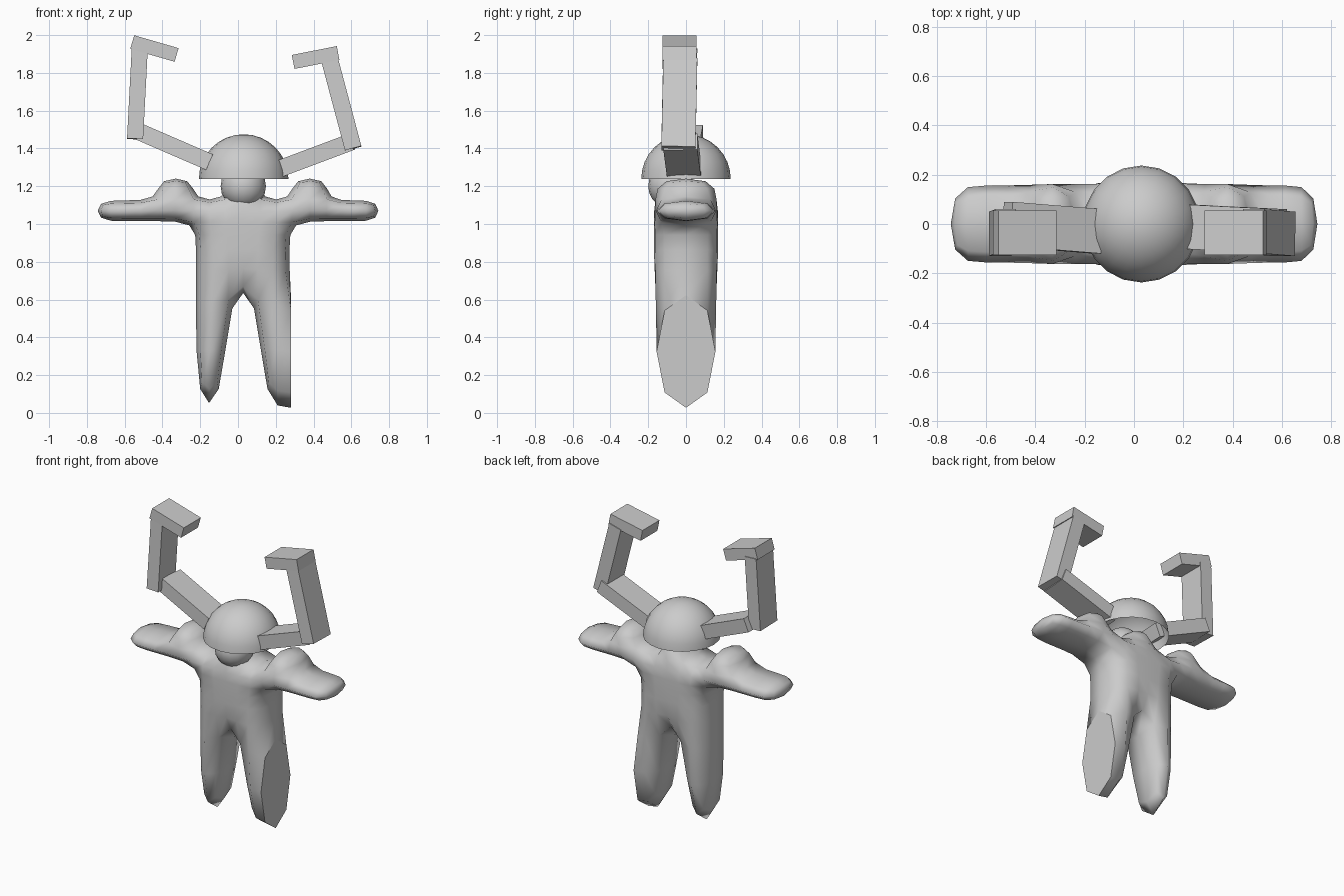
import bpy, bmesh
from mathutils import Vector, Matrix

if "Cube" in bpy.data.objects:
    bpy.data.objects.remove(bpy.data.objects["Cube"])


def make_object(name, bm):
    bmesh.ops.recalc_face_normals(bm, faces=bm.faces)
    me = bpy.data.meshes.new(name)
    bm.to_mesh(me)
    bm.free()
    ob = bpy.data.objects.new(name, me)
    bpy.context.collection.objects.link(ob)
    return ob


# Body: cells on an x/z grid, extruded in y and subdivided once
COLS = [-.755, -.6, -.43, -.23, -.04, .095, .28, .48, .61, .755]
ROWS = [0, .65, .88, 1.01, 1.13, 1.25]
INNER = {0: (-.08, .135), 1: (-.04, .095), 2: (-.04, .095)}
DEPTH = .17

cells = {(3, 0), (5, 0)}                                   # legs
cells |= {(c, r) for c in (3, 4, 5) for r in (1, 2)}       # torso
cells |= {(c, 3) for c in range(9)}                        # arms and chest
cells |= {(2, 4), (4, 4), (6, 4)}                          # shoulder knobs, neck

bm = bmesh.new()
crease = bm.edges.layers.float.new("crease_edge")
verts = {}


def vert(c, r, side):
    key = (c, r, side)
    if key not in verts:
        x = COLS[c]
        if c in (4, 5):
            x = INNER.get(r, (-.07, .125))[c - 4]
        verts[key] = bm.verts.new((x, side * DEPTH, ROWS[r]))
    return verts[key]


for c, r in sorted(cells):
    ring = [(c, r), (c + 1, r), (c + 1, r + 1), (c, r + 1)]
    for side in (-1, 1):
        bm.faces.new([vert(a, b, side) for a, b in ring])
    neighbours = [(c, r - 1), (c + 1, r), (c, r + 1), (c - 1, r)]
    for i, n in enumerate(neighbours):
        if n not in cells:
            a, b = ring[i], ring[(i + 1) % 4]
            face = bm.faces.new([vert(*a, -1), vert(*b, -1), vert(*b, 1), vert(*a, 1)])
            # flat outer side of one leg
            if (c, r) == (5, 0) and i == 1:
                for e in face.edges:
                    e[crease] = 1
                    e.smooth = False
for f in bm.faces:
    f.smooth = True
body = make_object("body", bm)
sub = body.modifiers.new("subdivision", 'SUBSURF')
sub.levels = sub.render_levels = 1

# Rounded face poking out below the cap
bm = bmesh.new()
bmesh.ops.create_uvsphere(bm, u_segments=16, v_segments=10, radius=.12,
                          matrix=Matrix.Translation((.028, -.08, 1.2)))
for f in bm.faces:
    f.smooth = True
make_object("face_ball", bm)

# Cap: open hemisphere
bm = bmesh.new()
bmesh.ops.create_uvsphere(bm, u_segments=20, v_segments=16, radius=.237)
bmesh.ops.delete(bm, geom=[v for v in bm.verts if v.co.z < -.001], context='VERTS')
bmesh.ops.translate(bm, verts=bm.verts, vec=(.03, 0, 1.238))
for f in bm.faces:
    f.smooth = True
make_object("cap", bm)


# Horns: chains of flat-sided bars
def bar(name, p, q, thick, width=.18):
    p, q = Vector(p), Vector(q)
    d = (q - p).normalized()
    up = d.cross(Vector((0, 1, 0))).normalized()
    side = up.cross(d)
    m = Matrix((d * (q - p).length, side * width, up * thick)).transposed().to_4x4()
    m.translation = (p + q) / 2
    bm = bmesh.new()
    bmesh.ops.create_cube(bm, size=1, matrix=m)
    return make_object(name, bm)


bar("left_horn_lower", (-.145, -.03, 1.325), (-.515, 0, 1.485), .09)
bar("left_horn_upper", (-.545, -.04, 1.45), (-.52, -.03, 1.93), .085)
bar("left_horn_tip", (-.56, -.035, 1.963), (-.325, -.035, 1.895), .075)
bar("right_horn_lower", (.2, -.01, 1.285), (.6, -.03, 1.435), .09)
bar("right_horn_upper", (.61, -.04, 1.4), (.485, -.03, 1.87), .09)
bar("right_horn_tip", (.53, -.035, 1.905), (.292, -.035, 1.858), .075)
